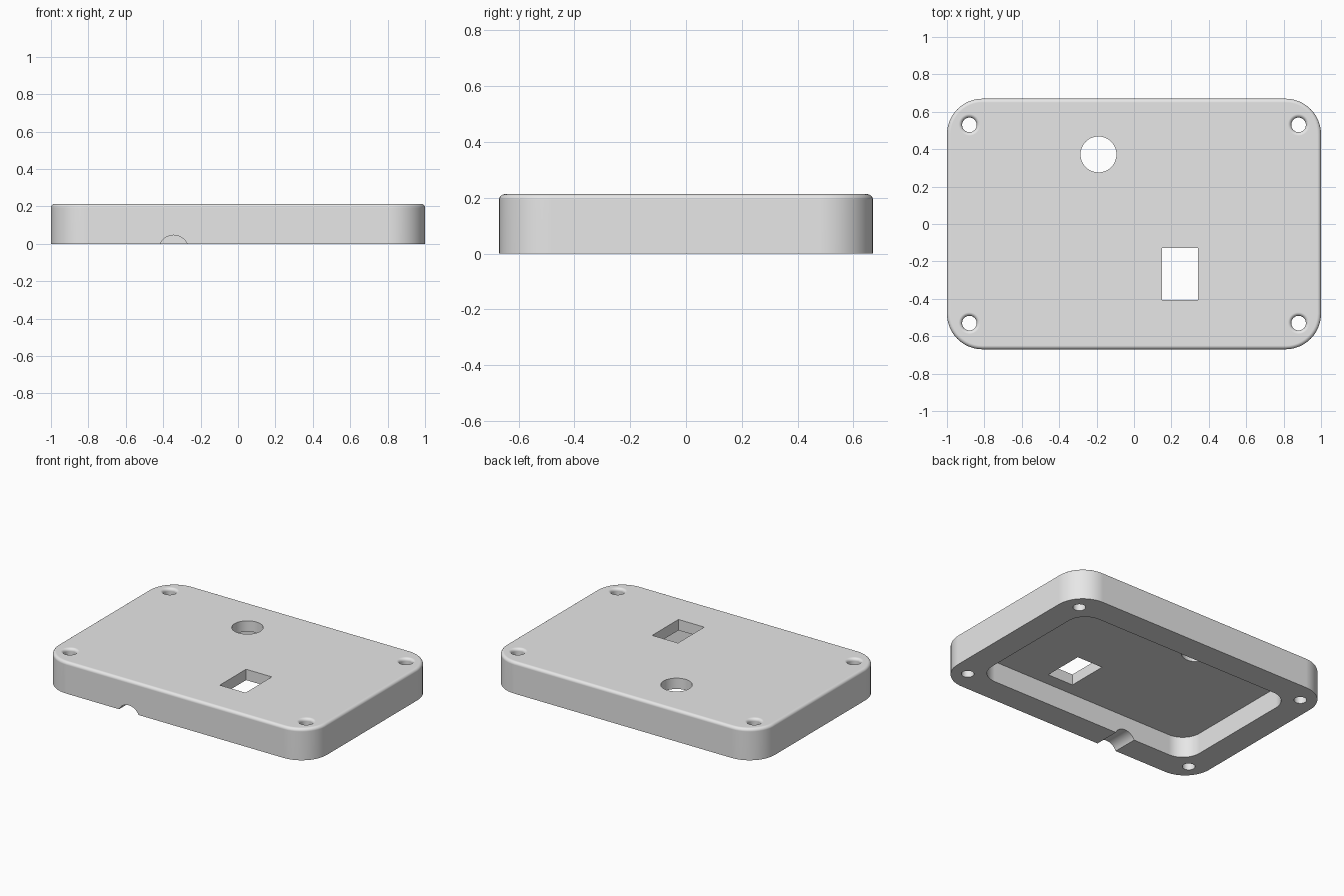
import bpy, bmesh
from math import sin, cos, pi
from mathutils import Matrix

cube = bpy.data.objects.get("Cube")
if cube:
    bpy.data.objects.remove(cube, do_unlink=True)

HX, HY, H = 1.0, 0.67, 0.213      # half length, half depth, height
CORNER, FILLET = 0.19, 0.02       # plan corner radius, top edge rounding
CEILING = 0.14                    # height of the cavity ceiling
HOLE_R = 0.039                    # screw bore

grey = bpy.data.materials.new("plain grey")
grey.use_nodes = True
grey.diffuse_color = (0.8, 0.8, 0.8, 1)
grey.node_tree.nodes["Principled BSDF"].inputs["Base Color"].default_value = (0.8, 0.8, 0.8, 1)


def rounded_rect(hx, hy, r, steps=12):
    """Outline of a rounded rectangle; a circle when hx = hy = r."""
    pts = []
    for quarter, (sx, sy) in enumerate(((1, 1), (-1, 1), (-1, -1), (1, -1))):
        for i in range(steps + 1):
            a = (quarter + i / steps) * pi / 2
            pts.append((sx * (hx - r) + r * cos(a), sy * (hy - r) + r * sin(a)))
    return pts


def loft(name, hx, hy, r, levels, matrix=Matrix()):
    """Solid through outlines at (z, inset) levels, capped at both ends."""
    bm = bmesh.new()
    rings = [[bm.verts.new((x, y, z)) for x, y in rounded_rect(hx - i, hy - i, r - i)]
             for z, i in levels]
    for low, high in zip(rings, rings[1:]):
        for k in range(len(low)):
            n = (k + 1) % len(low)
            bm.faces.new((low[k], low[n], high[n], high[k]))
    bm.faces.new(rings[0][::-1])
    bm.faces.new(rings[-1])
    bmesh.ops.remove_doubles(bm, verts=bm.verts, dist=1e-5)
    bmesh.ops.recalc_face_normals(bm, faces=bm.faces)
    bm.transform(matrix)
    mesh = bpy.data.meshes.new(name)
    bm.to_mesh(mesh)
    bm.free()
    mesh.materials.append(grey)
    obj = bpy.data.objects.new(name, mesh)
    bpy.context.collection.objects.link(obj)
    return obj


def quarter_arc(n=6):
    return [k / n * pi / 2 for k in range(n + 1)]


# Lid body with a rounded top edge
levels = [(0, 0)] + [(H - FILLET + FILLET * sin(a), FILLET * (1 - cos(a))) for a in quarter_arc()]
body = loft("enclosure_lid", HX, HY, CORNER, levels)

cutters = []

# Open cavity underneath
cutters.append(loft("cavity_cutter", 0.825, 0.495, 0.13, [(-0.1, 0), (CEILING, 0)]))

# Four screw holes whose mouths flare out in a rounded lip
lip = 0.019
bore = [(-0.1, lip)] + [(H - lip + lip * sin(a), lip * cos(a)) for a in quarter_arc()] + [(H + 0.1, 0)]
for x in (-0.88, 0.88):
    for y in (-0.53, 0.53):
        r = HOLE_R + lip
        cutters.append(loft("screw_cutter", r, r, r, bore, Matrix.Translation((x, y, 0))))

# Round opening in the top
cutters.append(loft("round_opening_cutter", 0.096, 0.096, 0.096, [(0.05, 0), (0.4, 0)],
                    Matrix.Translation((-0.19, 0.372, 0))))

# Cable notch through the front wall
cutters.append(loft("cable_notch_cutter", 0.08, 0.08, 0.08, [(0, 0), (0.4, 0)],
                    Matrix.Translation((-0.344, -0.4, -0.034)) @ Matrix.Rotation(pi / 2, 4, 'X')))

# Rectangular opening in the top
bpy.ops.mesh.primitive_cube_add(size=1, location=(0.245, -0.267, 0.225))
window = bpy.context.object
window.name = "rectangular_opening_cutter"
window.scale = (0.192, 0.28, 0.35)
window.data.materials.append(grey)
cutters.append(window)

# Cut everything out of the body
bpy.ops.object.select_all(action='DESELECT')
bpy.context.view_layer.objects.active = body
body.select_set(True)
for cutter in cutters:
    cutter.hide_render = True
    mod = body.modifiers.new("cut", 'BOOLEAN')
    mod.operation = 'DIFFERENCE'
    mod.solver = 'EXACT'
    mod.object = cutter
    bpy.ops.object.modifier_apply(modifier=mod.name)
for cutter in cutters:
    bpy.data.objects.remove(cutter, do_unlink=True)

# Smooth rounded walls, crisp edges, flat faces kept flat
bpy.ops.object.shade_smooth_by_angle(angle=pi / 6)
normals = body.modifiers.new("flat_faces", 'WEIGHTED_NORMAL')
normals.keep_sharp = True
